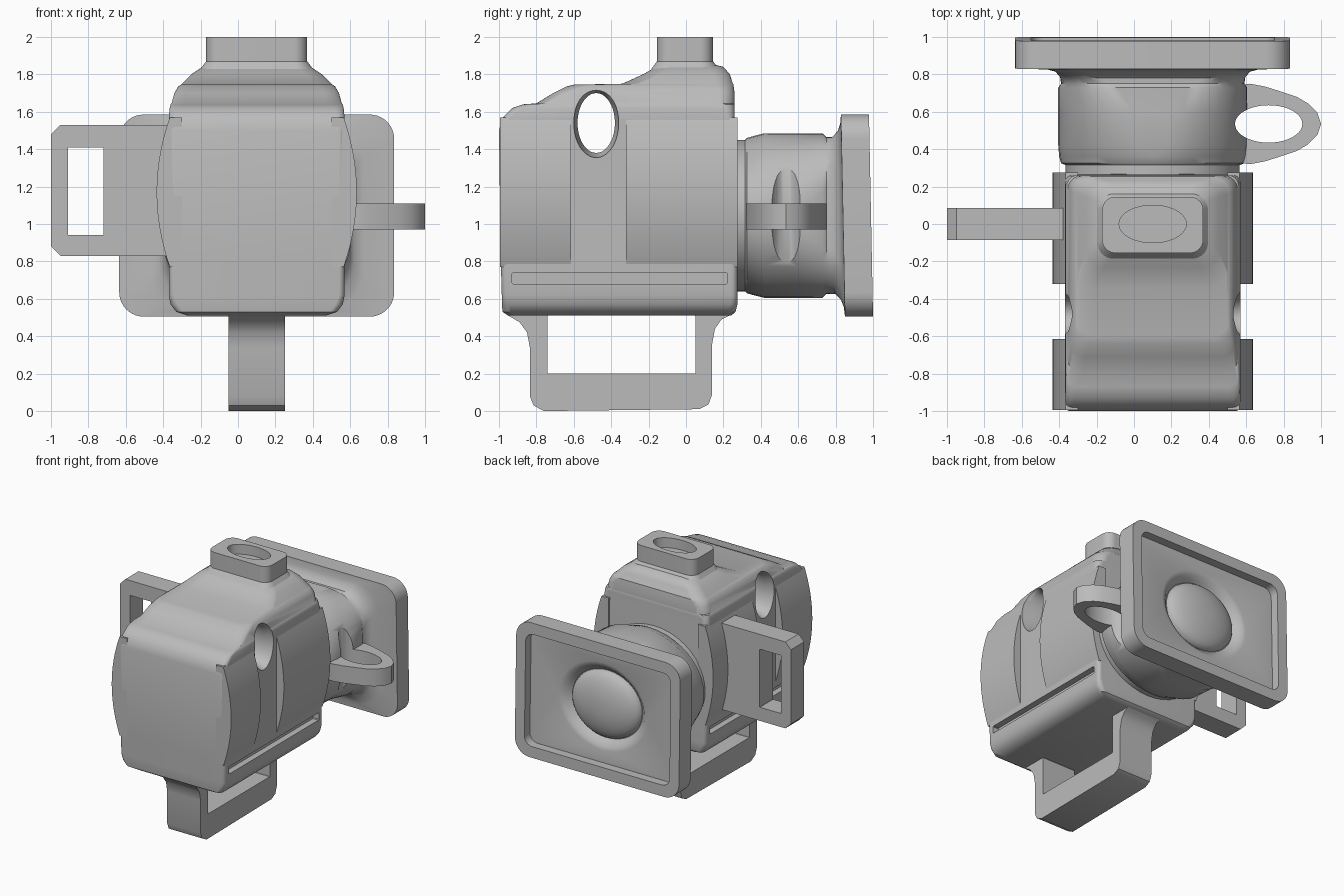
import bpy, bmesh, math

if "Cube" in bpy.data.objects:
    bpy.data.objects.remove(bpy.data.objects["Cube"])

grey = bpy.data.materials.new("plain_grey")
grey.use_nodes = True
COLOR = (0.5, 0.5, 0.5, 1)
grey.diffuse_color = COLOR
grey.node_tree.nodes["Principled BSDF"].inputs["Base Color"].default_value = COLOR

CX, LZ = 0.1, 1.045  # body centre line and lens axis height


def rrect(cu, cv, ru, rv, c=9, k=10):
    """Rounded rectangle; a large corner radius gives an ellipse."""
    a, b = min(c, ru), min(c, rv)
    pts = []
    for q, (su, sv) in enumerate([(1, 1), (-1, 1), (-1, -1), (1, -1)]):
        for i in range(k + 1):
            t = math.pi / 2 * (q + i / k)
            pts.append((cu + su * (ru - a) + a * math.cos(t),
                        cv + sv * (rv - b) + b * math.sin(t)))
    return pts


def loft(name, axis, sections):
    """Closed skin through (position, outline) sections along an axis."""
    bm = bmesh.new()
    place = {"x": lambda u, v, w: (w, u, v),
             "y": lambda u, v, w: (u, w, v),
             "z": lambda u, v, w: (u, v, w)}[axis]
    rings = [[bm.verts.new(place(u, v, w)) for u, v in pts] for w, pts in sections]
    n = len(rings[0])
    for r, s in zip(rings, rings[1:]):
        for i in range(n):
            j = (i + 1) % n
            bm.faces.new((r[i], r[j], s[j], s[i]))
    bm.faces.new(rings[0])
    bm.faces.new(rings[-1])
    bmesh.ops.remove_doubles(bm, verts=bm.verts, dist=0.0005)
    bmesh.ops.recalc_face_normals(bm, faces=bm.faces)
    mesh = bpy.data.meshes.new(name)
    bm.to_mesh(mesh)
    bm.free()
    mesh.materials.append(grey)
    ob = bpy.data.objects.new(name, mesh)
    bpy.context.collection.objects.link(ob)
    return ob


def prism(name, axis, pts, lo, hi):
    return loft(name, axis, [(lo, pts), (hi, pts)])


def activate(ob):
    bpy.ops.object.select_all(action="DESELECT")
    ob.select_set(True)
    bpy.context.view_layer.objects.active = ob


def cut(cutter, *targets):
    for ob in targets:
        mod = ob.modifiers.new("cut", "BOOLEAN")
        mod.operation, mod.solver, mod.object = "DIFFERENCE", "EXACT", cutter
        activate(ob)
        bpy.ops.object.modifier_apply(modifier=mod.name)
    bpy.data.objects.remove(cutter)


parts = []

# Main body: height, half width, front y, back y, corner radius
body_sections = [
    (0.51, 0.37, -0.95, 0.24, 0.04), (0.53, 0.43, -0.98, 0.265, 0.04),
    (0.57, 0.46, -0.985, 0.275, 0.04), (0.62, 0.47, -0.985, 0.275, 0.03),
    (0.80, 0.47, -0.99, 0.275, 0.03), (1.50, 0.47, -1.0, 0.265, 0.03),
    (1.57, 0.47, -0.98, 0.26, 0.04), (1.62, 0.465, -0.93, 0.26, 0.05),
    (1.64, 0.46, -0.87, 0.26, 0.06), (1.645, 0.455, -0.80, 0.26, 0.08),
    (1.70, 0.44, -0.71, 0.26, 0.08), (1.735, 0.42, -0.64, 0.255, 0.09),
    (1.745, 0.405, -0.60, 0.255, 0.09), (1.75, 0.40, -0.34, 0.25, 0.09),
    (1.80, 0.35, -0.23, 0.235, 0.09), (1.84, 0.29, -0.16, 0.20, 0.08),
    (1.855, 0.24, -0.12, 0.14, 0.08)]
body = loft("body", "z", [(z, rrect(CX, (a + b) / 2, h, (b - a) / 2, c))
                          for z, h, a, b, c in body_sections])

# Bowed side panels, front and rear pairs
half, sag, zc = 0.40, 0.07, 1.17
panels = []
for side, s in (("left", 1), ("right", -1)):
    arc = [(CX + s * (0.465 + sag * (1 - t * t)), zc + half * t)
           for t in [i / 10 - 1 for i in range(21)]]
    arc += [(CX + s * 0.4, zc + half), (CX + s * 0.4, zc - half)]
    for place, lo, hi in (("front", -0.995, -0.615), ("rear", -0.32, 0.275)):
        panels.append(prism(f"{place}_{side}_panel", "y", arc, lo, hi))

# Funnelled oval tunnel across the body
oval = [(x + CX, rrect(-0.48, 1.54, a, b)) for x, a, b in (
    (-0.6, 0.12, 0.185), (-0.45, 0.12, 0.185), (-0.4, 0.1, 0.16),
    (0.4, 0.1, 0.16), (0.45, 0.12, 0.185), (0.6, 0.12, 0.185))]
cut(loft("tunnel_cutter", "x", oval), body)

# Long slots in the base sides
for s in (-1, 1):
    ends = sorted((CX + s * 0.42, CX + s * 0.6))
    cut(prism("slot_cutter", "x", rrect(-0.355, 0.71, 0.575, 0.03, 0.005, 1), *ends), body)
parts += [body] + panels

# Top knob with oval recess
knob = [(1.83, 0.30, 0.18, 0.09), (1.87, 0.27, 0.15, 0.07), (2.0, 0.27, 0.15, 0.07),
        (2.0, 0.18, 0.1, 9), (1.92, 0.18, 0.1, 9)]
parts.append(loft("top_knob", "z", [(z, rrect(CX, 0 if c == 9 else -0.005, a, b, c))
                                    for z, a, b, c in knob]))

# Barrel, hood, recessed plate and lens dome: y, half width, half height, corner
lens = [(0.22, 0.465, 0.405, 9), (0.315, 0.465, 0.405, 9), (0.325, 0.49, 0.415, 9),
        (0.36, 0.50, 0.425, 9), (0.42, 0.505, 0.44, 0.42), (0.60, 0.505, 0.44, 0.40),
        (0.73, 0.505, 0.44, 0.32), (0.75, 0.49, 0.42, 0.26), (0.80, 0.495, 0.42, 0.22),
        (0.83, 0.52, 0.45, 0.20), (0.845, 0.57, 0.49, 0.18), (0.85, 0.735, 0.54, 0.13),
        (1.0, 0.735, 0.54, 0.13), (1.0, 0.65, 0.45, 0.07), (0.93, 0.65, 0.45, 0.07),
        (0.93, 0.40, 0.35, 9), (0.92, 0.365, 0.32, 9), (0.89, 0.335, 0.29, 9),
        (0.87, 0.315, 0.272, 9)]
lens += [(0.87 + 0.10 * math.sin(t), 0.31 * math.cos(t), 0.268 * math.cos(t), 9)
         for t in [math.pi / 2 * i / 8 for i in range(8)]]
lens_unit = loft("lens_barrel_and_hood", "y", [(y, rrect(CX, LZ, a, b, c))
                                               for y, a, b, c in lens])
for v in lens_unit.data.vertices:  # slight backward lean of the hood
    if v.co.y > 0.8:
        v.co.y -= 0.02 * (v.co.z - 0.505)

# Side finger ring, its hole also notching the barrel
rim = [(0.5, 0.2), (0.62, 0.215), (0.70, 0.20), (0.78, 0.175), (0.87, 0.145),
       (0.93, 0.11), (0.98, 0.06), (1.0, 0)]
outline = [(x, 0.535 + d) for x, d in rim] + [(x, 0.535 - d) for x, d in rim[-2::-1]]
ring = prism("finger_ring", "z", outline, 0.97, 1.11)
cut(prism("ring_cutter", "z", rrect(0.72, 0.535, 0.18, 0.1), 0.7, 1.4), ring, lens_unit)
parts += [lens_unit, ring]

# Slotted strap plate with chamfered outer corners
plate = prism("strap_plate", "y", [(-0.33, 0.83), (-0.95, 0.83), (-1, 0.88), (-1, 1.48),
                                   (-0.95, 1.53), (-0.33, 1.53)], -0.085, 0.085)
cut(prism("strap_cutter", "y", rrect(-0.815, 1.175, 0.095, 0.235, 0.002, 1), -0.3, 0.3), plate)
parts.append(plate)

# Bottom grip loop with flared feet
loop = [(-0.95, 0.56), (-0.95, 0.51), (-0.89, 0.475), (-0.85, 0.42), (-0.835, 0.34),
        (-0.835, 0.08), (-0.815, 0.03), (-0.76, 0), (0.07, 0.01), (0.12, 0.035),
        (0.14, 0.09), (0.14, 0.36), (0.155, 0.44), (0.19, 0.49), (0.25, 0.52), (0.25, 0.56)]
grip = prism("grip_loop", "x", loop, -0.05, 0.25)
cut(prism("grip_cutter", "x", rrect(-0.345, 0.355, 0.395, 0.155, 0.002, 1), -0.3, 0.5), grip)
parts.append(grip)

for ob in parts:
    activate(ob)
    bpy.ops.object.shade_smooth_by_angle(angle=math.radians(35))
